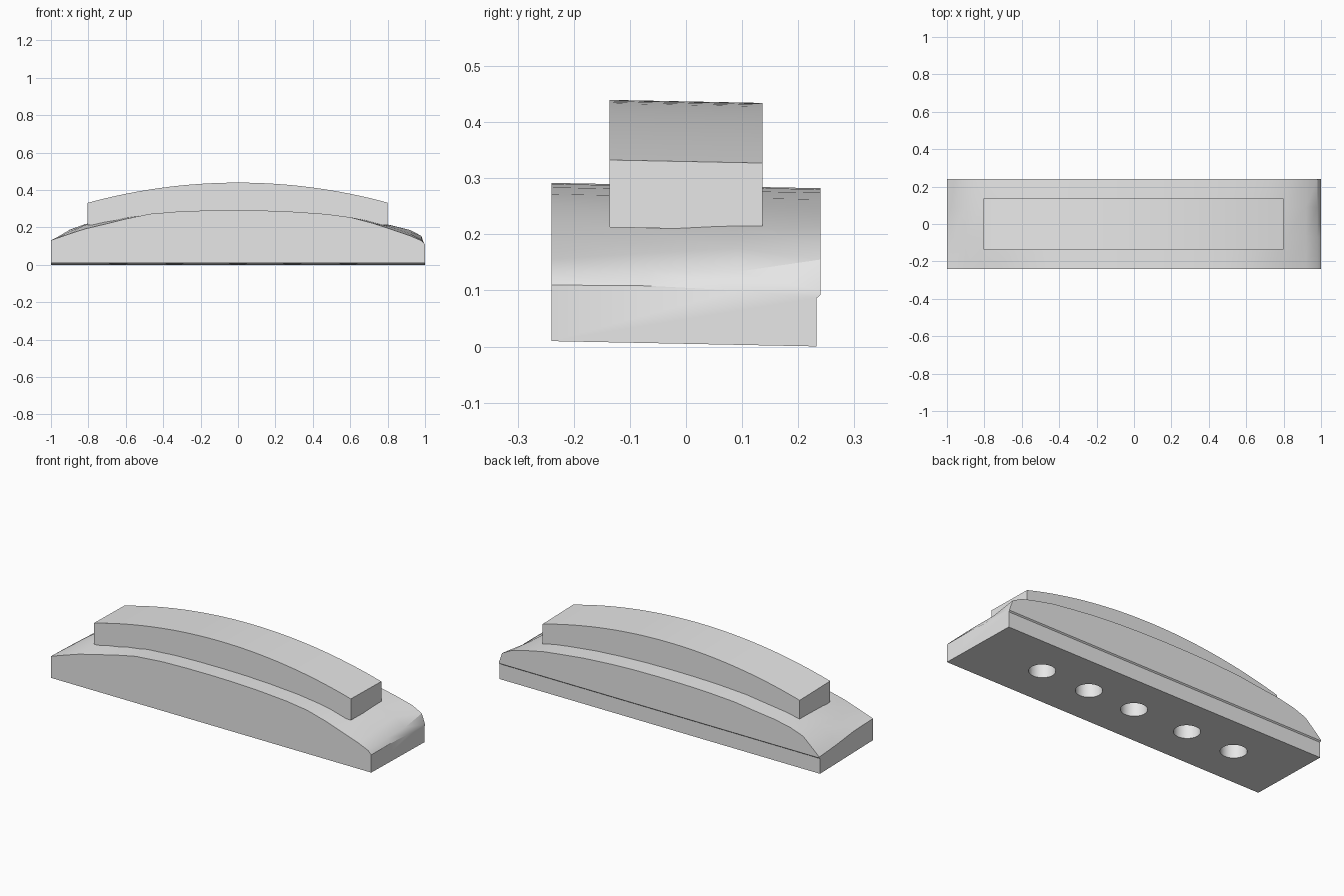
import bpy, bmesh, math

if "Cube" in bpy.data.objects:
    bpy.data.objects.remove(bpy.data.objects["Cube"])

grey = bpy.data.materials.new("plain grey")
grey.diffuse_color = (0.8, 0.8, 0.8, 1)
grey.use_nodes = True
grey.node_tree.nodes["Principled BSDF"].inputs["Base Color"].default_value = grey.diffuse_color


def tilt(y, z):
    # the whole model leans very slightly, its front edge raised
    return z + 0.005 - 0.02 * y


def loft(name, sections):
    """Skin a row of matching closed (x, y, z) sections and cap both ends."""
    bm = bmesh.new()
    rings = [[bm.verts.new((x, y, tilt(y, z))) for x, y, z in s] for s in sections]
    for a, b in zip(rings, rings[1:]):
        n = len(a)
        for i in range(n):
            j = (i + 1) % n
            bm.faces.new((a[i], a[j], b[j], b[i]))
    bm.faces.new(rings[0])
    bm.faces.new(rings[-1][::-1])
    bmesh.ops.recalc_face_normals(bm, faces=bm.faces)
    mesh = bpy.data.meshes.new(name)
    bm.to_mesh(mesh)
    bm.free()
    mesh.materials.append(grey)
    ob = bpy.data.objects.new(name, mesh)
    bpy.context.collection.objects.link(ob)
    return ob


def activate(ob):
    bpy.ops.object.select_all(action='DESELECT')
    ob.select_set(True)
    bpy.context.view_layer.objects.active = ob


# Arched backing block: x, then top heights from front to back
YS = (-0.24, -0.07, 0.09, 0.24)
TOPS = [
    (-1.00, 0.122, 0.120, 0.105, 0.097),
    (-0.97, 0.132, 0.140, 0.138, 0.125),
    (-0.90, 0.156, 0.172, 0.184, 0.188),
    (-0.82, 0.182, 0.206, 0.214, 0.216),
    (-0.72, 0.206, 0.228, 0.235, 0.236),
    (-0.60, 0.236, 0.248, 0.250, 0.250),
    (-0.47, 0.263, 0.266, 0.267, 0.267),
    (-0.30, 0.277, 0.277, 0.277, 0.277),
    (-0.15, 0.281, 0.281, 0.281, 0.281),
    (0.00, 0.282, 0.282, 0.282, 0.282),
    (0.15, 0.280, 0.280, 0.280, 0.280),
    (0.30, 0.274, 0.274, 0.274, 0.274),
    (0.47, 0.262, 0.262, 0.262, 0.262),
    (0.60, 0.245, 0.246, 0.247, 0.247),
    (0.72, 0.213, 0.224, 0.230, 0.232),
    (0.82, 0.180, 0.196, 0.207, 0.211),
    (0.92, 0.146, 0.160, 0.172, 0.186),
    (0.98, 0.120, 0.128, 0.130, 0.155),
    (1.00, 0.100, 0.102, 0.097, 0.099),
]
block = loft("backing_block", [
    [(x, -0.24, 0)] + [(x, y, z) for y, z in zip(YS, tops)]
    + [(x, 0.24, 0.092), (x, 0.233, 0.086), (x, 0.233, 0)]
    for x, *tops in TOPS])

# Five blind round holes in the underside
for x in (-0.64, -0.34, 0.0, 0.29, 0.59):
    bpy.ops.mesh.primitive_cylinder_add(vertices=40, radius=0.067, depth=0.24,
                                        location=(x, 0, 0))
    cutter = bpy.context.object
    cutter.name = "hole_cutter"
    cutter.data.materials.append(grey)
    cutter.hide_render = True
    activate(block)
    cut = block.modifiers.new("hole", 'BOOLEAN')
    cut.operation = 'DIFFERENCE'
    cut.solver = 'EXACT'
    cut.object = cutter
    bpy.ops.object.modifier_apply(modifier=cut.name)
    bpy.data.objects.remove(cutter)

# Curved raised pad along the top
R = 3.04
STEPS = 32
pad_sections = []
for i in range(STEPS + 1):
    x = -0.805 + 1.605 * i / STEPS
    top = 0.432 - R + math.sqrt(R * R - x * x)
    low = 0.205
    pad_sections.append([(x, -0.136, low), (x, -0.136, top),
                         (x, 0.136, top), (x, 0.136, low)])
pad = loft("raised_pad", pad_sections)

for ob in (block, pad):
    activate(ob)
    bpy.ops.object.shade_smooth_by_angle(angle=math.radians(25))
